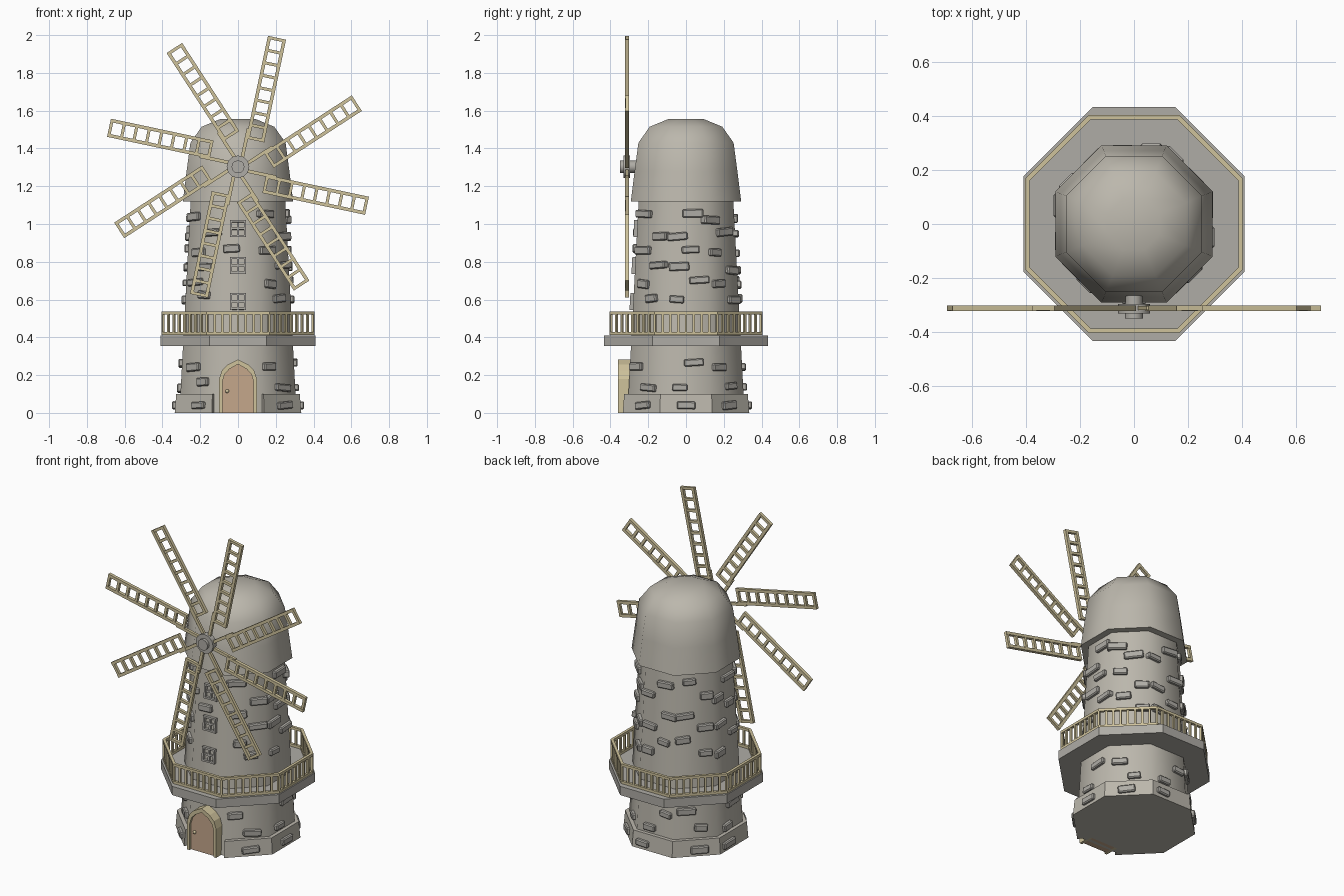
import bpy, bmesh, math, random
from mathutils import Matrix, Vector

if "Cube" in bpy.data.objects:
    bpy.data.objects.remove(bpy.data.objects["Cube"])
random.seed(4)
EIGHTH = math.pi / 4


def material(name, rgb):
    m = bpy.data.materials.new(name)
    m.use_nodes = True
    m.diffuse_color = (*rgb, 1)
    m.node_tree.nodes["Principled BSDF"].inputs["Base Color"].default_value = (*rgb, 1)
    return m


plaster = material("warm grey stone", (0.50, 0.475, 0.415))
stone = material("grey stone", (0.43, 0.415, 0.38))
wood = material("pale wood", (0.62, 0.54, 0.33))
door_wood = material("door wood", (0.56, 0.39, 0.26))


def finish(name, bm, mat, smooth=False):
    bmesh.ops.recalc_face_normals(bm, faces=bm.faces)
    mesh = bpy.data.meshes.new(name)
    bm.to_mesh(mesh)
    bm.free()
    mesh.materials.append(mat)
    ob = bpy.data.objects.new(name, mesh)
    bpy.context.collection.objects.link(ob)
    if smooth:
        bpy.ops.object.select_all(action="DESELECT")
        ob.select_set(True)
        bpy.context.view_layer.objects.active = ob
        bpy.ops.object.shade_smooth_by_angle(angle=math.radians(50))
    return ob


def skin(name, rings, mat, loop=False, smooth=False):
    """Bridge closed cross-sections, capping the ends unless they loop."""
    bm = bmesh.new()
    vs = [[bm.verts.new(p) for p in r] for r in rings]
    n = len(vs[0])
    pairs = list(zip(vs, vs[1:])) + ([(vs[-1], vs[0])] if loop else [])
    for a, b in pairs:
        for i in range(n):
            j = (i + 1) % n
            bm.faces.new((a[i], a[j], b[j], b[i]))
    if not loop:
        bm.faces.new(vs[0])
        bm.faces.new(vs[-1])
    return finish(name, bm, mat, smooth)


def corner(k, apothem, z):
    r = apothem / math.cos(EIGHTH / 2)
    a = (k + 0.5) * EIGHTH
    return Vector((r * math.cos(a), r * math.sin(a), z))


def octagon_solid(name, profile, mat):
    return skin(name, [[corner(k, a, z) for k in range(8)] for a, z in profile], mat, smooth=True)


def octagon_band(name, section, mat, corners=range(8), loop=True):
    return skin(name, [[corner(k, a, z) for a, z in section] for k in corners], mat, loop)


def box(bm, frame, centre, size):
    m = frame @ Matrix.Translation(centre) @ Matrix.Diagonal((*size, 1))
    bmesh.ops.create_cube(bm, size=1, matrix=m)


def wall(z):
    return 0.31 - 0.053 * z


# Tower, plinth open at the door side, and domed cap
octagon_solid("tower", [(wall(0), 0), (wall(1.15), 1.15)], plaster)
octagon_band("plinth", [(0.335, 0), (0.327, 0.1), (0.28, 0.1), (0.28, 0)], plaster,
             range(-2, 6), loop=False)
octagon_solid("cap", [(0.292, 1.12), (0.272, 1.28), (0.252, 1.43), (0.192, 1.515),
                      (0.095, 1.555)], plaster)

# Balcony floor, slightly longer front to back
quarter = [(0.41, 0.178), (0.152, 0.435)]
half = quarter + [(-x, y) for x, y in reversed(quarter)]
outline = half + [(-x, -y) for x, y in half]
skin("balcony", [[(x, y, z) for x, y in outline] for z in (0.355, 0.41)], stone)

# Balcony railing
for name, z in (("lower_rail", 0.412), ("upper_rail", 0.52)):
    octagon_band(name, [(0.388, z), (0.405, z), (0.405, z + 0.016), (0.388, z + 0.016)], wood)
bm = bmesh.new()
for k in range(8):
    a, b = corner(k, 0.397, 0.47), corner(k + 1, 0.397, 0.47)
    for i in range(8):
        turn = Matrix.Rotation((k + (0.5 if i == 0 else 1)) * EIGHTH, 4, "Z")
        box(bm, Matrix.Translation(a.lerp(b, i / 8)) @ turn, (0, 0, 0), (0.013, 0.013, 0.115))
finish("railing_posts", bm, wood)

# Protruding stones, scattered over each wall
bm = bmesh.new()
heights = (0.15, 0.25, 0.61, 0.69, 0.77, 0.86, 0.95, 1.04)


def brick(face, u, z, out=0.0):
    frame = Matrix.Rotation(face * EIGHTH, 4, "Z")
    frame = frame @ Matrix.Translation((wall(z) + out, u, z))
    frame = frame @ Matrix.Rotation(random.uniform(-0.1, 0.1), 4, "X")
    box(bm, frame, (0, 0, 0), (0.04, random.uniform(0.075, 0.115), random.uniform(0.036, 0.046)))


for face in range(8):
    if face == 6:
        brick(face, -0.035, 0.87)
        continue
    side = 1 if face % 2 else -1
    for z in heights:
        brick(face, side * random.uniform(0.02, 0.075), z + random.uniform(-0.02, 0.02))
        side = -side
    brick(face, random.uniform(-0.07, 0.07), 0.04, 0.022)
bricks = finish("wall_stones", bm, stone)
bevel = bricks.modifiers.new("worn edges", "BEVEL")
bevel.width = 0.006
bevel.segments = 1

# Three four-pane windows up the front
bm = bmesh.new()
for z in (0.59, 0.78, 0.975):
    frame = Matrix.Translation((0, -wall(z), z)) @ Matrix.Rotation(-0.053, 4, "X")
    for s in (-1, 0, 1):
        depth = 0.036 if s else 0.024
        box(bm, frame, (s * 0.038, 0, 0), (0.011, depth, 0.09))
        box(bm, frame, (0, 0, s * 0.039), (0.087, depth, 0.011))
finish("windows", bm, stone)

# Arched door, its frame and knob
arch = [(0.1, 0), (0.1, 0.18), (0.085, 0.225), (0.055, 0.255), (0, 0.283)]
arch += [(-x, z) for x, z in reversed(arch[:-1])]
inner = [(x * 0.83, z * 0.91) for x, z in arch]
skin("door_frame", [[(x, -0.36, z), (x, -0.27, z), (u, -0.27, w), (u, -0.36, w)]
                    for (x, z), (u, w) in zip(arch, inner)], wood)
skin("door", [[(x, y, z) for x, z in inner] for y in (-0.345, -0.27)], door_wood)
bm = bmesh.new()
bmesh.ops.create_uvsphere(bm, u_segments=8, v_segments=6, radius=0.01,
                          matrix=Matrix.Translation((-0.057, -0.349, 0.115)))
finish("door_knob", bm, wood, smooth=True)

# Sail hub: stepped axle
HUB = Vector((0, -0.312, 1.303))
steps = [(0.032, -0.2), (0.032, -0.297), (0.06, -0.297), (0.06, -0.332),
         (0.034, -0.332), (0.034, -0.35)]
turns = [i * math.tau / 12 for i in range(12)]
skin("sail_hub", [[(r * math.cos(t), y, HUB.z + r * math.sin(t)) for t in turns]
                  for r, y in steps], stone, smooth=True)

# Eight ladder sails, each trailing to one side of its spoke
INNER, OUTER, CELLS = 0.155, 0.711, 8
bm = bmesh.new()
for k in range(8):
    frame = Matrix.Translation(HUB) @ Matrix.Rotation(-math.radians(78) - k * EIGHTH, 4, "Y")
    box(bm, frame, (0.12, 0, -0.012), (0.18, 0.016, 0.018))
    for z in (-0.02, -0.1):
        box(bm, frame, ((INNER + OUTER) / 2, 0, z), (OUTER - INNER, 0.02, 0.018))
    for i in range(CELLS + 1):
        x = INNER + 0.008 + (OUTER - INNER - 0.016) * i / CELLS
        box(bm, frame, (x, 0, -0.06), (0.016, 0.018, 0.08))
finish("sails", bm, wood)
